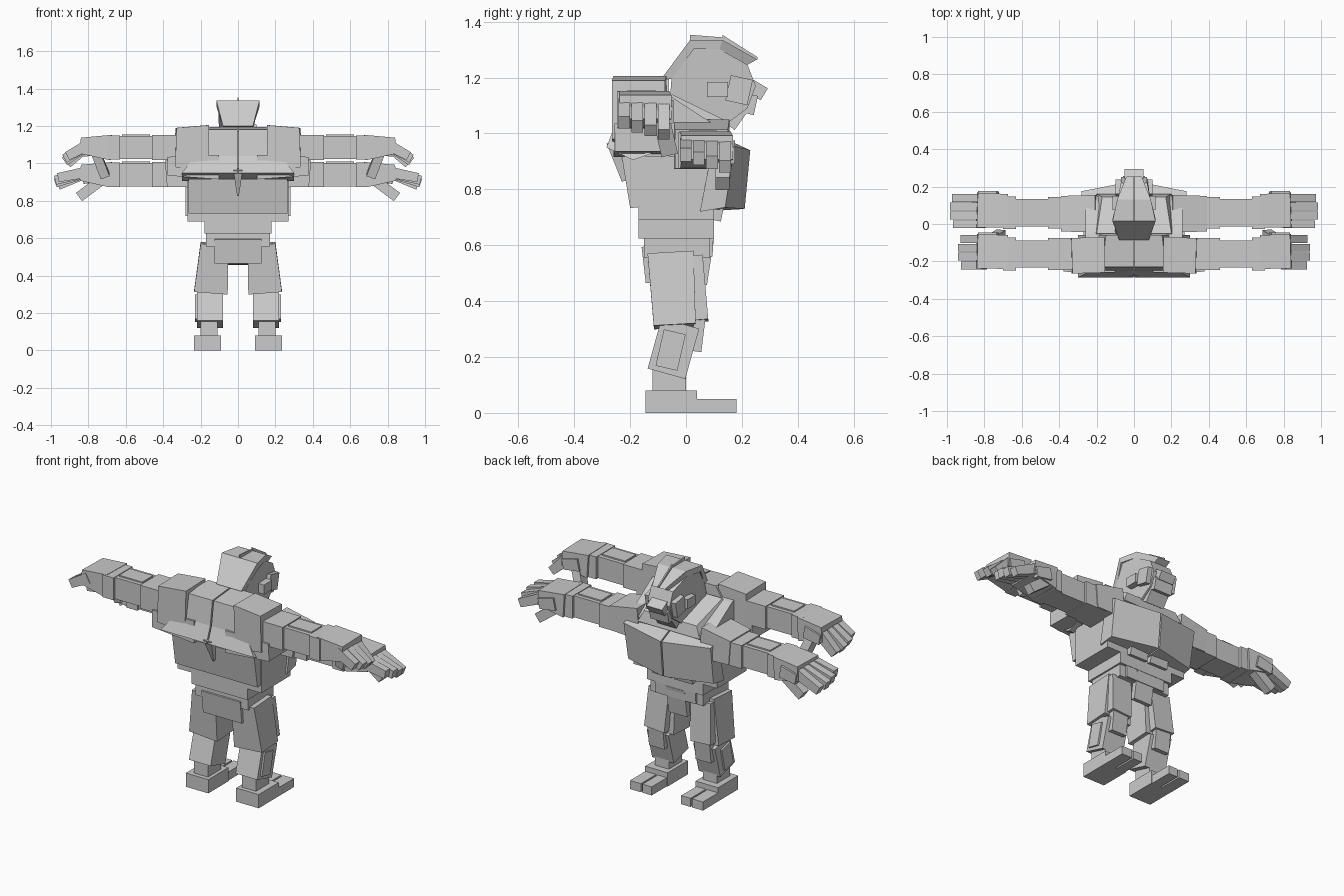
import bpy, bmesh
from mathutils import Vector

if "Cube" in bpy.data.objects:
    bpy.data.objects.remove(bpy.data.objects["Cube"])

stone = bpy.data.materials.new("stone grey")
stone.use_nodes = True
grey = (.6, .6, .6, 1)
stone.diffuse_color = grey
stone.node_tree.nodes["Principled BSDF"].inputs["Base Color"].default_value = grey


def loft(name, first_ring, last_ring, mirror):
    """Closed solid joining two rings with equal point counts."""
    bm = bmesh.new()
    first = [bm.verts.new(point) for point in first_ring]
    last = [bm.verts.new(point) for point in last_ring]
    bm.faces.new(first)
    bm.faces.new(last[::-1])
    for i in range(len(first)):
        bm.faces.new((first[i - 1], last[i - 1], last[i], first[i]))
    bmesh.ops.recalc_face_normals(bm, faces=bm.faces)
    mesh = bpy.data.meshes.new(name)
    bm.to_mesh(mesh)
    bm.free()
    mesh.materials.append(stone)
    part = bpy.data.objects.new(name, mesh)
    bpy.context.collection.objects.link(part)
    if mirror:
        part.modifiers.new("mirror", 'MIRROR').use_mirror_merge = False


def prism(name, profile, widths, split=False):
    """Side profile (y, z) with a half width per point; split leaves a centre seam."""
    near = [.004 if split else -width for width in widths]
    loft(name, [(x, *point) for x, point in zip(near, profile)],
         [(x, *point) for x, point in zip(widths, profile)], mirror=split)


def beam(name, start, end, size, end_size=None):
    """Tapered beam; off-centre beams are mirrored. Sizes are (breadth, thickness)."""
    start, end = Vector(start), Vector(end)
    along = (end - start).normalized()
    if abs(along.z) > abs(along.x):
        up = along.cross(Vector((1, 0, 0))).normalized()
        side = up.cross(along)
    else:
        side = Vector((0, 0, 1)).cross(along).normalized()
        up = along.cross(side)

    def ring(centre, size):
        corners = ((-1, -1), (1, -1), (1, 1), (-1, 1))
        return [centre + (side * size[0] * i + up * size[1] * j) / 2 for i, j in corners]
    loft(name, ring(start, size), ring(end, end_size or size), mirror=start.x > 0)


def box(name, x, y, z):
    """Box from ranges; a single x value is a half width about the centre."""
    left, right = x if isinstance(x, tuple) else (-x, x)
    rings = [[(side, y[0], z[0]), (side, y[1], z[0]), (side, y[1], z[1]), (side, y[0], z[1])]
             for side in (left, right)]
    loft(name, *rings, mirror=left > 0)


# Feet and ankles
box("foot", x=(.09, .235), y=(-.145, .04), z=(0, .08))
box("inner_toe", x=(.095, .155), y=(.03, .18), z=(0, .05))
box("outer_toe", x=(.165, .235), y=(.03, .18), z=(0, .05))
box("ankle", x=(.11, .2), y=(-.12, 0), z=(.07, .2))

# Legs with armour plates
beam("calf", start=(.15, -.07, .14), end=(.15, -.02, .32), size=(.14, .14))
beam("calf_plate", start=(.21, -.07, .16), end=(.21, -.04, .29), size=(.04, .08))
beam("shin_plate", start=(.15, .035, .22), end=(.15, .05, .34), size=(.1, .04))
beam("thigh", start=(.145, -.04, .31), end=(.125, -.055, .57), size=(.18, .15), end_size=(.15, .165))
beam("thigh_plate", start=(.15, .055, .33), end=(.135, .035, .56), size=(.13, .05))

# Pelvis, waist and belly
box("pelvis", x=.17, y=(-.15, .085), z=(.555, .635))
beam("back_flap", start=(0, -.135, .465), end=(0, -.15, .595), size=(.25, .018))
beam("front_flap", start=(0, .06, .46), end=(0, .085, .62), size=(.12, .03))
beam("belt_front", start=(0, .08, .56), end=(0, .085, .67), size=(.26, .03))
box("waist", x=.18, y=(-.17, .1), z=(.625, .69))
box("abdomen", x=.27, y=(-.17, .1), z=(.69, .92))
beam("lower_back", start=(0, -.18, .735), end=(0, -.2, .92), size=(.53, .04), end_size=(.53, .06))
beam("upper_abs", start=(.07, .1, .69), end=(.07, .125, .81), size=(.12, .05))

# Chest, with ridged pectorals and split back plates
prism("chest", profile=[(-.19, .9), (.12, .88), (.15, 1), (-.05, 1.13), (-.2, 1.17)],
      widths=[.26] * 5)
prism("collar", profile=[(.06, .95), (.16, .98), (.145, 1.045), (-.05, 1.14), (-.1, 1)],
      widths=[.25, .2, .17, .2, .25])
loft("pectoral", [(.004, .05, .72), (.004, .21, .73), (.004, .23, .94), (.004, .1, 1)],
     [(.28, .05, .72), (.275, .14, .735), (.28, .175, .955), (.28, .1, .98)], mirror=True)
prism("back_plate", split=True, widths=[.3, .3, .3, .23, .17, .15],
      profile=[(-.06, .95), (-.19, .905), (-.285, .95), (-.25, 1.04), (-.23, 1.18), (-.06, 1.195)])
beam("back_wing", start=(.1, -.17, .98), end=(.375, -.165, .985), size=(.18, .13), end_size=(.18, .1))
beam("spine_tip", start=(0, -.22, .83), end=(0, -.265, .97), size=(.01, .02), end_size=(.05, .04))

# Shoulders: the upper pair sits high at the back
beam("upper_shoulder", start=(.16, -.165, 1.08), end=(.335, -.17, 1.085), size=(.19, .25), end_size=(.19, .21))
beam("lower_shoulder", start=(.2, .055, .96), end=(.385, .055, .945), size=(.2, .18), end_size=(.19, .14))

# Both arm pairs share one chain of segments and one kind of hand
for pair, y, z, reach, drop in (("upper", -.16, 1.085, .935, .06), ("lower", .06, .94, .985, .03)):
    for segment, inner, outer, depth, height in (
            ("bicep", .3, .46, .17, .135), ("forearm", .43, .66, .145, .125),
            ("bracer", .63, .7, .175, .13)):
        beam(f"{pair}_{segment}", start=(inner, y, z), end=(outer, y, z), size=(depth, height))
    beam(f"{pair}_arm_plate", start=(.47, y, z + .045), end=(.62, y, z + .045), size=(.1, .05))
    beam(f"{pair}_palm", start=(.68, y + .01, z), end=(.84, y + .015, z + .01),
         size=(.18, .135), end_size=(.185, .085))
    beam(f"{pair}_thumb_base", start=(.73, y + .09, z), end=(.83, y + .1, z - .02),
         size=(.05, .07), end_size=(.03, .06))
    # Fingers fan downwards from first to last
    for i in range(4):
        row = y + (i - 1.3) * .047
        tip = (reach - abs(i - 1.5) * .015, row, z - drop - (i - 1) * .014)
        beam(f"{pair}_finger_{i}", start=(.8, row, z + .015), end=tip,
             size=(.042, .06), end_size=(.042, .048))
beam("upper_thumb", start=(.76, -.09, 1.06), end=(.71, -.06, .93), size=(.05, .06))
beam("lower_thumb", start=(.73, .13, .91), end=(.85, .13, .82), size=(.05, .055))

# Skull follows the crown line, shrunk towards the head centre
crown = [Vector(point) for point in ((-.085, 1.2), (.015, 1.335), (.13, 1.335), (.255, 1.265))]
spans = [.08, .115, .09, .04]
centre = Vector((.08, 1.17))
inside = [point.lerp(centre, .2) for point in crown]
face = [Vector(point) for point in ((.25, 1.17), (.22, 1.09), (.14, 1.03), (-.06, 1.09))]
prism("skull", profile=inside + face, widths=[.085, .105, .09, .07, .07, .07, .075, .1])

# Scalp plates run along the crown, with a thin crest on top
for i, name in enumerate(("back_scalp", "top_scalp", "brow_scalp")):
    near, far = crown[i], crown[i + 1]
    wide, narrow = spans[i], spans[i + 1]
    prism(name, profile=[near, far, inside[i + 1], inside[i]], widths=[wide, narrow, narrow, wide])
    lift = Vector((0, .018))
    if i:
        prism(f"{name}_crest", profile=[near, far, far + lift * .5, near + lift], widths=[.004] * 4)

# Face details
box("ear", x=(.07, .115), y=(.075, .15), z=(1.13, 1.185))
beam("cheek", start=(.075, .18, 1.11), end=(.075, .2, 1.2), size=(.05, .08))
beam("nose", start=(0, .23, 1.17), end=(0, .28, 1.14), size=(.1, .05))
beam("jaw", start=(0, .16, 1.12), end=(0, .25, 1.1), size=(.12, .07))
beam("chin", start=(0, .15, 1.03), end=(0, .2, 1.1), size=(.12, .06))
